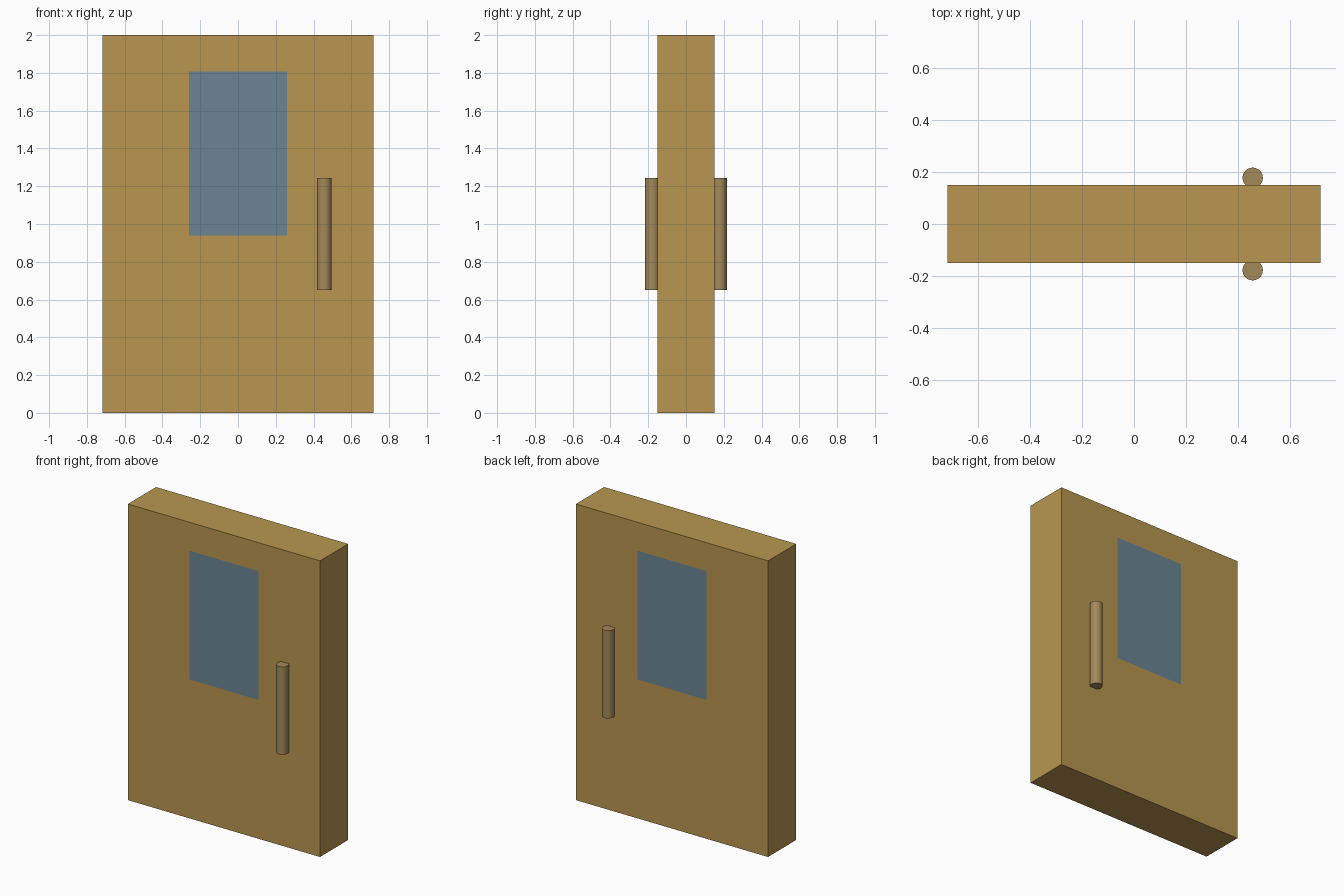
import bpy, bmesh, math

if "Cube" in bpy.data.objects:
    bpy.data.objects.remove(bpy.data.objects["Cube"])

W, D, H = 0.718, 0.15, 2.0            # door half width, half depth, height
WX, WZ0, WZ1 = 0.259, 0.938, 1.808    # window half width, bottom, top


def material(name, color):
    m = bpy.data.materials.new(name)
    m.diffuse_color = (*color, 1)
    m.use_nodes = True
    m.node_tree.nodes["Principled BSDF"].inputs["Base Color"].default_value = m.diffuse_color
    return m


wood = material("wood", (0.48, 0.305, 0.08))
glass = material("glass", (0.145, 0.235, 0.29))
metal = material("handle_metal", (0.37, 0.25, 0.10))

# Door slab, with a flush glazed panel cut into the front and back faces
mesh = bpy.data.meshes.new("door")
bm = bmesh.new()
bmesh.ops.create_cube(bm, size=1)
for v in bm.verts:
    v.co = (v.co.x * 2 * W, v.co.y * 2 * D, (v.co.z + 0.5) * H)
sides = [f for f in bm.faces if abs(f.normal.y) > 0.9]
bmesh.ops.inset_individual(bm, faces=sides, thickness=0.2)
for f in sides:
    f.material_index = 1
    mid = f.calc_center_median().z
    for v in f.verts:
        v.co.x = math.copysign(WX, v.co.x)
        v.co.z = WZ1 if v.co.z > mid else WZ0
bm.to_mesh(mesh)
bm.free()
mesh.materials.append(wood)
mesh.materials.append(glass)
bpy.context.collection.objects.link(bpy.data.objects.new("door", mesh))

# Upright bar handles on both sides
for name, side in (("front_handle", -1), ("back_handle", 1)):
    bpy.ops.mesh.primitive_cylinder_add(
        vertices=32, radius=0.039, depth=0.593,
        location=(0.457, side * 0.178, 0.9465))
    handle = bpy.context.object
    handle.name = name
    handle.data.materials.append(metal)
    bpy.ops.object.shade_smooth_by_angle(angle=math.radians(40))
